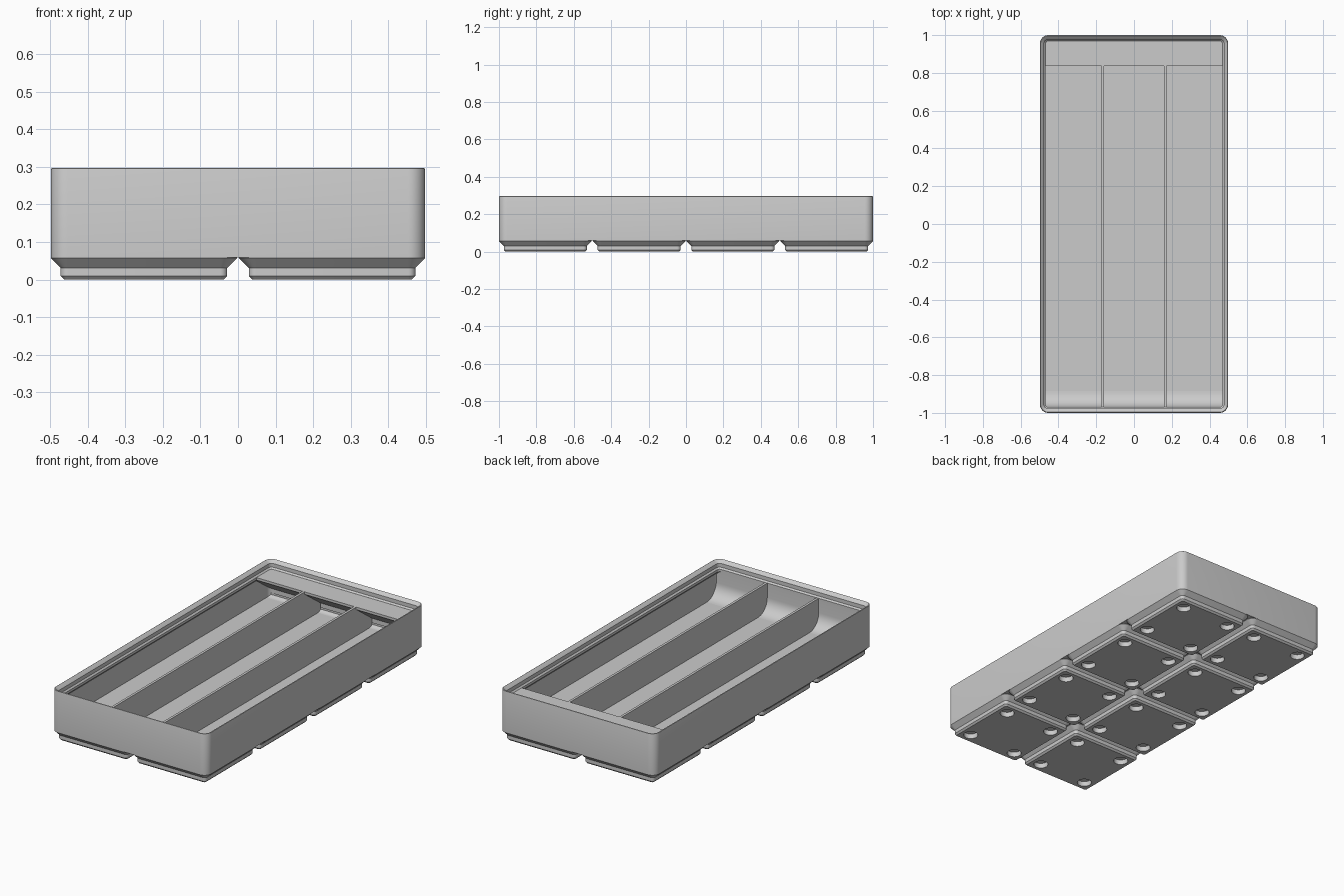
import bpy
import bmesh
from math import pi, cos, sin, tan, radians

old = bpy.data.objects.get("Cube")
if old:
    bpy.data.objects.remove(old, do_unlink=True)

# Dimensions below are in millimetres; S turns them into units
S = 2 / 167.5
WIDTH, LENGTH, CELL, RADIUS = 83.5, 167.5, 42, 3.75
WALL, FLOOR, RIM = 0.95, 7, 20.98

grey = bpy.data.materials.new("plain grey")
grey.use_nodes = True
grey.diffuse_color = (0.6, 0.6, 0.6, 1)
grey.node_tree.nodes["Principled BSDF"].inputs["Base Color"].default_value = (0.6, 0.6, 0.6, 1)


def smooth(obj):
    bpy.ops.object.select_all(action='DESELECT')
    obj.select_set(True)
    bpy.context.view_layer.objects.active = obj
    bpy.ops.object.shade_smooth_by_angle(angle=radians(30))


def finish(name, bm):
    bmesh.ops.recalc_face_normals(bm, faces=bm.faces)
    bmesh.ops.scale(bm, vec=(S, S, S), verts=bm.verts)
    mesh = bpy.data.meshes.new(name)
    bm.to_mesh(mesh)
    bm.free()
    mesh.materials.append(grey)
    obj = bpy.data.objects.new(name, mesh)
    bpy.context.collection.objects.link(obj)
    smooth(obj)
    return obj


def rounded_ring(bm, w, l, r, z, centre=(0, 0), steps=8):
    """Rounded rectangle of vertices at height z."""
    ring = []
    for i, (sx, sy) in enumerate(((1, 1), (-1, 1), (-1, -1), (1, -1))):
        for k in range(steps + 1):
            a = (i + k / steps) * pi / 2
            ring.append(bm.verts.new((centre[0] + sx * (w / 2 - r) + r * cos(a),
                                      centre[1] + sy * (l / 2 - r) + r * sin(a), z)))
    return ring


def loft(name, w, l, profile, centre=(0, 0)):
    """Closed solid through rounded rings given as (inset, height)."""
    bm = bmesh.new()
    rings = [rounded_ring(bm, w - 2 * d, l - 2 * d, RADIUS - d, z, centre) for d, z in profile]
    for a, b in zip(rings, rings[1:]):
        for i in range(len(a)):
            j = (i + 1) % len(a)
            bm.faces.new((a[i], a[j], b[j], b[i]))
    bm.faces.new(rings[0])
    bm.faces.new(rings[-1])
    return finish(name, bm)


def prism(name, x0, x1, profile):
    """Extrude a (y, z) outline along x."""
    bm = bmesh.new()
    face = bm.faces.new([bm.verts.new((x0, y, z)) for y, z in profile])
    new = bmesh.ops.extrude_face_region(bm, geom=[face])["geom"]
    bmesh.ops.translate(bm, vec=(x1 - x0, 0, 0),
                        verts=[v for v in new if isinstance(v, bmesh.types.BMVert)])
    return finish(name, bm)


# Tray shell: outer wall, rounded rim, stacking lip, inner wall and floor
loft("tray_shell", WIDTH, LENGTH, [
    (0, 4.9), (0, 24.45), (0.1, 24.8), (0.35, 24.95), (0.65, 24.75),
    (1.9, 23.5), (1.9, 21.7), (2.6, 21), (2.6, 19.8), (WALL, 18.15), (WALL, FLOOR)])

# Stepped foot with four magnet holes, repeated over the grid
corner = (-CELL / 2, -1.5 * CELL)
foot = loft("grid_feet", 41.5, 41.5,
            [(2.95, 0), (2.15, 0.8), (2.15, 2.6), (0, 4.75), (0, 4.95)], corner)
bm = bmesh.new()
for sx in (-1, 1):
    for sy in (-1, 1):
        hole = bmesh.ops.create_cone(bm, cap_ends=True, segments=32,
                                     radius1=3.25, radius2=3.25, depth=4.8)
        bmesh.ops.translate(bm, verts=hole["verts"],
                            vec=(corner[0] + 13 * sx, corner[1] + 13 * sy, 0))
cutter = finish("magnet_hole_cutter", bm)
cutter.hide_render = True
cut = foot.modifiers.new("holes", 'BOOLEAN')
cut.operation = 'DIFFERENCE'
cut.solver = 'EXACT'
cut.object = cutter
bpy.context.view_layer.objects.active = foot
bpy.ops.object.modifier_apply(modifier=cut.name)
bpy.data.objects.remove(cutter, do_unlink=True)
smooth(foot)
for axis, count in ((0, 2), (1, 4)):
    array = foot.modifiers.new("repeat", 'ARRAY')
    array.count = count
    array.use_relative_offset = False
    array.use_constant_offset = True
    offset = [0, 0, 0]
    offset[axis] = CELL * S
    array.constant_offset_displace = offset

side = WIDTH / 2 - WALL
end = LENGTH / 2 - 1.6

# Two dividers making three long compartments
for name, x in (("right_divider", -13.8), ("left_divider", 13.8)):
    prism(name, x - 0.6, x + 0.6,
          [(-end, FLOOR - 0.5), (end, FLOOR - 0.5), (end, RIM), (-end, RIM)])


def hollow(y, r, direction):
    """Quarter arc from the end wall at y down to the floor."""
    return [(y + direction * r * (1 - cos(a)), FLOOR + r * (1 - sin(a)))
            for a in (k * pi / 20 for k in range(11))]


# Finger scoop along the front end
low = FLOOR - 0.5
scoop_y = -LENGTH / 2 + 2.6
prism("front_scoop", -side, side,
      [(-end, low), (-end, RIM), (scoop_y, RIM)] + hollow(scoop_y, 7, 1) + [(scoop_y + 7, low)])

# Small rounded floor edge along the back end
back_y = LENGTH / 2 - WALL
prism("back_fillet", -side, side,
      [(end, low), (end, FLOOR + 2)] + hollow(back_y, 2.8, -1)[4:] + [(back_y - 2.8, low)])

# Label shelf across the back with a sloping underside
tip = 70
drop = (end - tip) * tan(radians(36))
prism("label_shelf", -side, side,
      [(tip, RIM + 0.01), (end, RIM + 0.01), (end, RIM - 1.2 - drop), (tip, RIM - 1.2)])
